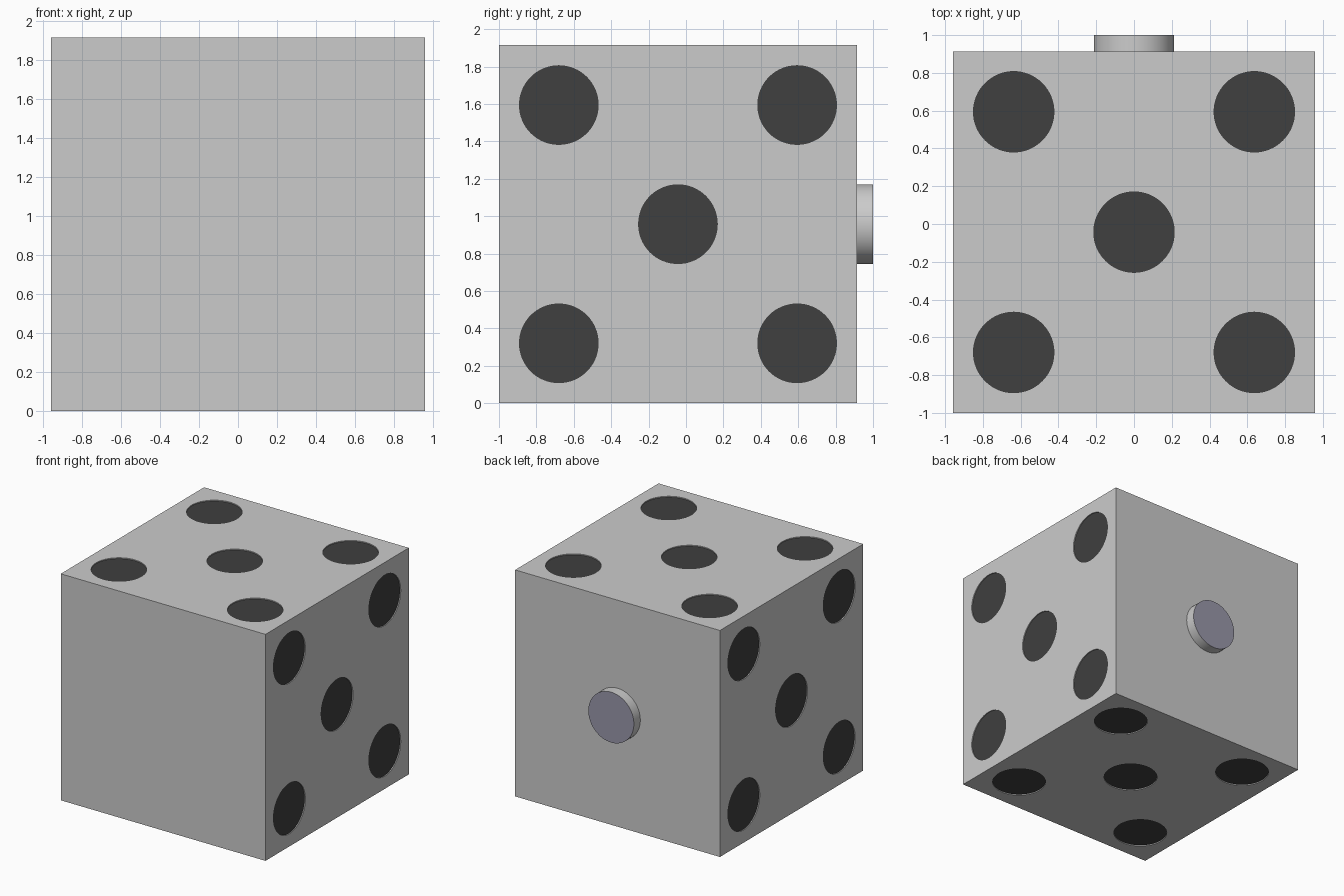
import bpy, bmesh, math
from mathutils import Matrix, Vector

if "Cube" in bpy.data.objects:
    bpy.data.objects.remove(bpy.data.objects["Cube"])

HALF = 0.957                        # half the cube's edge
CENTRE = Vector((0, -0.043, HALF))
PITCH, RADIUS, DEPTH = 0.637, 0.213, 0.01
SEGS = 64


def material(name, rgb):
    m = bpy.data.materials.new(name)
    m.diffuse_color = (*rgb, 1)
    m.use_nodes = True
    m.node_tree.nodes["Principled BSDF"].inputs["Base Color"].default_value = m.diffuse_color
    return m


def add_object(name, bm, mat=None):
    me = bpy.data.meshes.new(name)
    bm.to_mesh(me)
    bm.free()
    if mat:
        me.materials.append(mat)
    ob = bpy.data.objects.new(name, me)
    bpy.context.collection.objects.link(ob)
    return ob


def placed(normal, u=0, v=0, height=0):
    """Frame on a cube face: local z points along the face normal."""
    rot = Vector(normal).to_track_quat('Z', 'Y').to_matrix().to_4x4()
    return Matrix.Translation(CENTRE) @ rot @ Matrix.Translation((u, v, HALF + height))


def cylinder(bm, matrix, depth):
    bmesh.ops.create_cone(bm, cap_ends=True, segments=SEGS, radius1=RADIUS,
                          radius2=RADIUS, depth=depth, matrix=matrix)


def disc(bm, matrix):
    bmesh.ops.create_circle(bm, cap_ends=True, segments=SEGS, radius=RADIUS, matrix=matrix)


def smooth(ob):
    bpy.ops.object.select_all(action='DESELECT')
    ob.select_set(True)
    bpy.context.view_layer.objects.active = ob
    bpy.ops.object.shade_smooth_by_angle(angle=math.radians(30))


black = material("black", (0.05, 0.05, 0.05))
slate = material("slate", (0.32, 0.31, 0.40))

# cube body
bm = bmesh.new()
bmesh.ops.create_cube(bm, size=2 * HALF, matrix=Matrix.Translation(CENTRE))
body = add_object("cube_body", bm)

# five shallow round pockets on the sides, top and bottom, each with a black floor
cut, floors = bmesh.new(), bmesh.new()
spots = [(0, 0)] + [(a * PITCH, b * PITCH) for a in (-1, 1) for b in (-1, 1)]
for normal in ((1, 0, 0), (-1, 0, 0), (0, 0, 1), (0, 0, -1)):
    for u, v in spots:
        cylinder(cut, placed(normal, u, v), 2 * DEPTH)
        disc(floors, placed(normal, u, v, 0.002 - DEPTH))
cutter = add_object("pocket_cutter", cut)
cutter.hide_render = True
add_object("black_pocket_floors", floors, black)

mod = body.modifiers.new("pockets", 'BOOLEAN')
mod.operation, mod.solver, mod.object = 'DIFFERENCE', 'EXACT', cutter
bpy.context.view_layer.objects.active = body
bpy.ops.object.modifier_apply(modifier=mod.name)
bpy.data.objects.remove(cutter)

# round stub on the back, with a darker end cap
bm = bmesh.new()
bmesh.ops.create_cone(bm, cap_ends=False, segments=SEGS, radius1=RADIUS, radius2=RADIUS,
                      depth=0.086, matrix=placed((0, 1, 0), height=0.043))
smooth(add_object("back_stub", bm))
bm = bmesh.new()
disc(bm, placed((0, 1, 0), height=0.086))
add_object("stub_cap", bm, slate)
